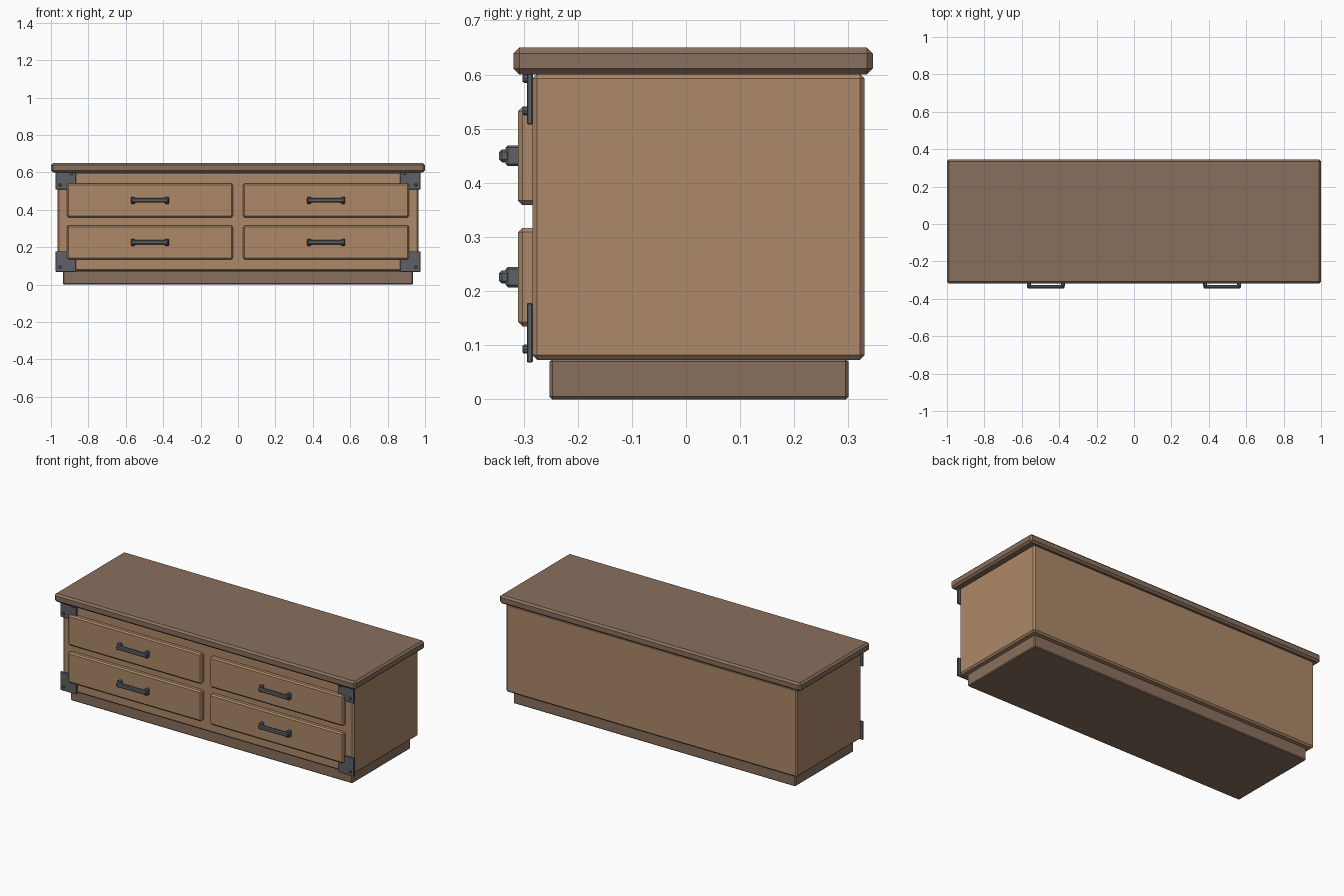
import bpy, math

if "Cube" in bpy.data.objects:
    bpy.data.objects.remove(bpy.data.objects["Cube"])


def material(name, rgb):
    m = bpy.data.materials.new(name)
    m.diffuse_color = (*rgb, 1)
    m.use_nodes = True
    m.node_tree.nodes["Principled BSDF"].inputs["Base Color"].default_value = m.diffuse_color
    return m


WOOD = material("light_wood", (0.42, 0.25, 0.14))
DARK = material("dark_wood", (0.25, 0.16, 0.11))
IRON = material("iron", (0.11, 0.12, 0.135))


def finish(ob, name, mat, bevel):
    ob.name = name
    ob.data.materials.append(mat)
    if bevel:
        mod = ob.modifiers.new("chamfer", "BEVEL")
        mod.width = bevel
        mod.segments = 1
        mod.limit_method = 'ANGLE'
    return ob


def box(name, x, y, z, mat, bevel):
    """Chamfered box from (min, max) ranges."""
    bpy.ops.mesh.primitive_cube_add(size=1, location=[sum(r) / 2 for r in (x, y, z)])
    ob = bpy.context.object
    ob.scale = [r[1] - r[0] for r in (x, y, z)]
    bpy.ops.object.transform_apply(location=False, rotation=False, scale=True)
    return finish(ob, name, mat, bevel)


def rivet(name, x, z):
    bpy.ops.mesh.primitive_cylinder_add(vertices=10, radius=0.009, depth=0.014,
                                        location=(x, -0.295, z),
                                        rotation=(math.pi / 2, 0, 0))
    finish(bpy.context.object, name, IRON, 0.003)


# Carcass
box("plinth", (-0.936, 0.936), (-0.252, 0.30), (0, 0.075), DARK, 0.005)
box("body", (-0.966, 0.966), (-0.284, 0.33), (0.073, 0.602), WOOD, 0.009)
box("top_board", (-1, 1), (-0.319, 0.345), (0.60, 0.65), DARK, 0.011)

for side, s in (("left", -1), ("right", 1)):
    # Drawers with bar handles
    for row, zc in (("lower", 0.226), ("upper", 0.45)):
        tag = f"{row}_{side}"
        xc = s * 0.471
        box(f"drawer_{tag}", (xc - 0.443, xc + 0.443), (-0.31, -0.275),
            (zc - 0.091, zc + 0.091), WOOD, 0.008)
        for e in (-1, 1):
            px = xc + e * 0.091
            box(f"handle_post_{tag}", (px - 0.011, px + 0.011), (-0.333, -0.305),
                (zc - 0.019, zc + 0.019), IRON, 0.004)
        box(f"handle_bar_{tag}", (xc - 0.1, xc + 0.1), (-0.345, -0.326),
            (zc - 0.012, zc + 0.012), IRON, 0.005)

    # Corner plates with two rivets each
    for row, zc in (("lower", 0.123), ("upper", 0.563)):
        tag = f"{row}_{side}"
        xc = s * 0.921
        box(f"corner_plate_{tag}", (xc - 0.054, xc + 0.054), (-0.294, -0.283),
            (zc - 0.055, zc + 0.055), IRON, 0.002)
        for e in (-1, 1):
            rivet(f"rivet_{tag}", xc - s * e * 0.031, zc + e * 0.03)
